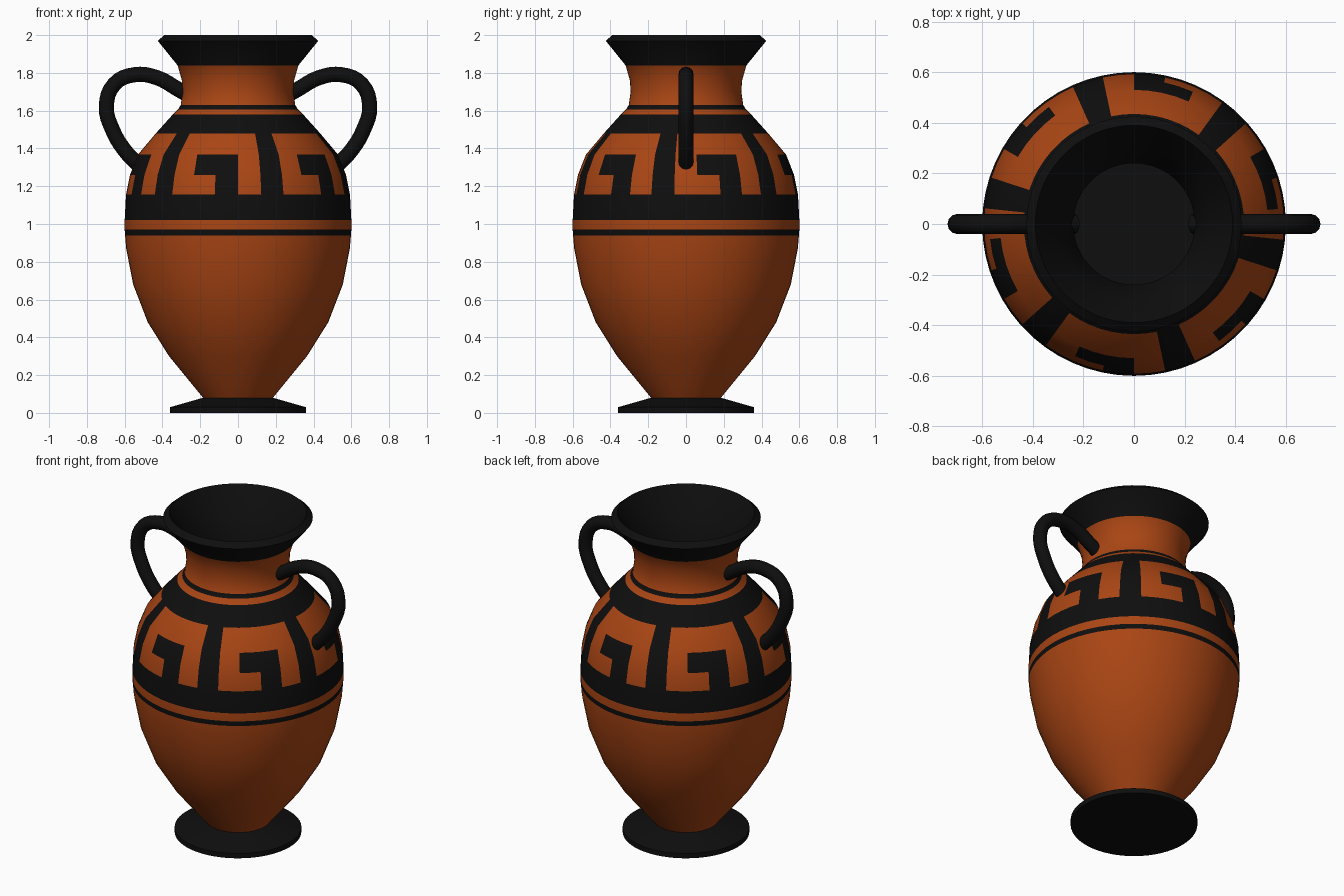
import bpy, bmesh, math

if "Cube" in bpy.data.objects:
    bpy.data.objects.remove(bpy.data.objects["Cube"])

def material(name, rgb):
    m = bpy.data.materials.new(name)
    m.diffuse_color = (*rgb, 1)
    m.use_nodes = True
    m.node_tree.nodes["Principled BSDF"].inputs["Base Color"].default_value = m.diffuse_color
    return m

clay = material("orange_clay", (0.40, 0.060, 0.007))
black = material("black_glaze", (0.0045, 0.0045, 0.0045))

# Vase profile (radius, height): foot, body, neck, lip, then the inside of the mouth
profile = [(0.36, 0), (0.36, 0.03), (0.185, 0.08), (0.365, 0.30), (0.478, 0.48),
           (0.555, 0.68), (0.592, 0.87), (0.598, 0.94), (0.60, 0.97), (0.60, 1.02),
           (0.593, 1.155), (0.572, 1.26), (0.53, 1.367), (0.435, 1.48), (0.345, 1.58),
           (0.317, 1.607), (0.303, 1.63), (0.293, 1.70), (0.297, 1.76), (0.32, 1.84),
           (0.425, 1.97), (0.39, 2.0), (0.30, 1.85), (0.24, 1.70), (0.24, 1.50)]
LIP = 21          # profile index of the rim; everything after it is inside
SEG = 60          # six key motifs, five columns each, two faces per column

# Plain black bands by height
BANDS = [(0, 0.08), (0.94, 0.97), (1.02, 1.155), (1.48, 1.58), (1.607, 1.63), (1.84, 2.0)]
# Greek key: black columns in each row (column 1 is the divider, 3 and 4 the hook)
KEY = [(1.155, 1.26, {1, 4}), (1.26, 1.367, {1, 3, 4}), (1.367, 1.48, {1})]

def is_black(row, seg):
    if row >= LIP:
        return True
    z = (profile[row][1] + profile[row + 1][1]) / 2
    if any(lo < z < hi for lo, hi in BANDS):
        return True
    return any(lo < z < hi and (seg // 2) % 5 in cols for lo, hi, cols in KEY)

# Lathe the vase, starting at the front (-y)
bm = bmesh.new()
rings = []
for r, z in profile:
    angles = [-math.pi / 2 + 2 * math.pi * i / SEG for i in range(SEG)]
    rings.append([bm.verts.new((r * math.cos(a), r * math.sin(a), z)) for a in angles])
for row in range(len(rings) - 1):
    lo, hi = rings[row], rings[row + 1]
    for i in range(SEG):
        j = (i + 1) % SEG
        f = bm.faces.new((lo[i], lo[j], hi[j], hi[i]))
        f.material_index = int(is_black(row, i))
# Underside of the foot and floor of the mouth
for ring in (rings[0][::-1], rings[-1]):
    bm.faces.new(ring).material_index = 1
mesh = bpy.data.meshes.new("vase_body")
bm.to_mesh(mesh)
bm.free()
mesh.materials.append(clay)
mesh.materials.append(black)
vase = bpy.data.objects.new("vase_body", mesh)
bpy.context.collection.objects.link(vase)
bpy.context.view_layer.objects.active = vase
vase.select_set(True)
bpy.ops.object.shade_smooth_by_angle(angle=math.radians(40))

# Looped handles from neck to shoulder
path = [(0.235, 1.665), (0.32, 1.715), (0.43, 1.775), (0.55, 1.79), (0.655, 1.74),
        (0.697, 1.62), (0.665, 1.50), (0.60, 1.39), (0.52, 1.305)]

def handle(name, side):
    cu = bpy.data.curves.new(name, 'CURVE')
    cu.dimensions = '3D'
    cu.bevel_depth = 0.04
    cu.bevel_resolution = 4
    cu.resolution_u = 4
    cu.use_fill_caps = True
    sp = cu.splines.new('BEZIER')
    sp.bezier_points.add(len(path) - 1)
    for p, (x, z) in zip(sp.bezier_points, path):
        p.co = (side * x, 0, z)
        p.handle_left_type = p.handle_right_type = 'AUTO'
    cu.materials.append(black)
    bpy.context.collection.objects.link(bpy.data.objects.new(name, cu))

handle("right_handle", 1)
handle("left_handle", -1)
